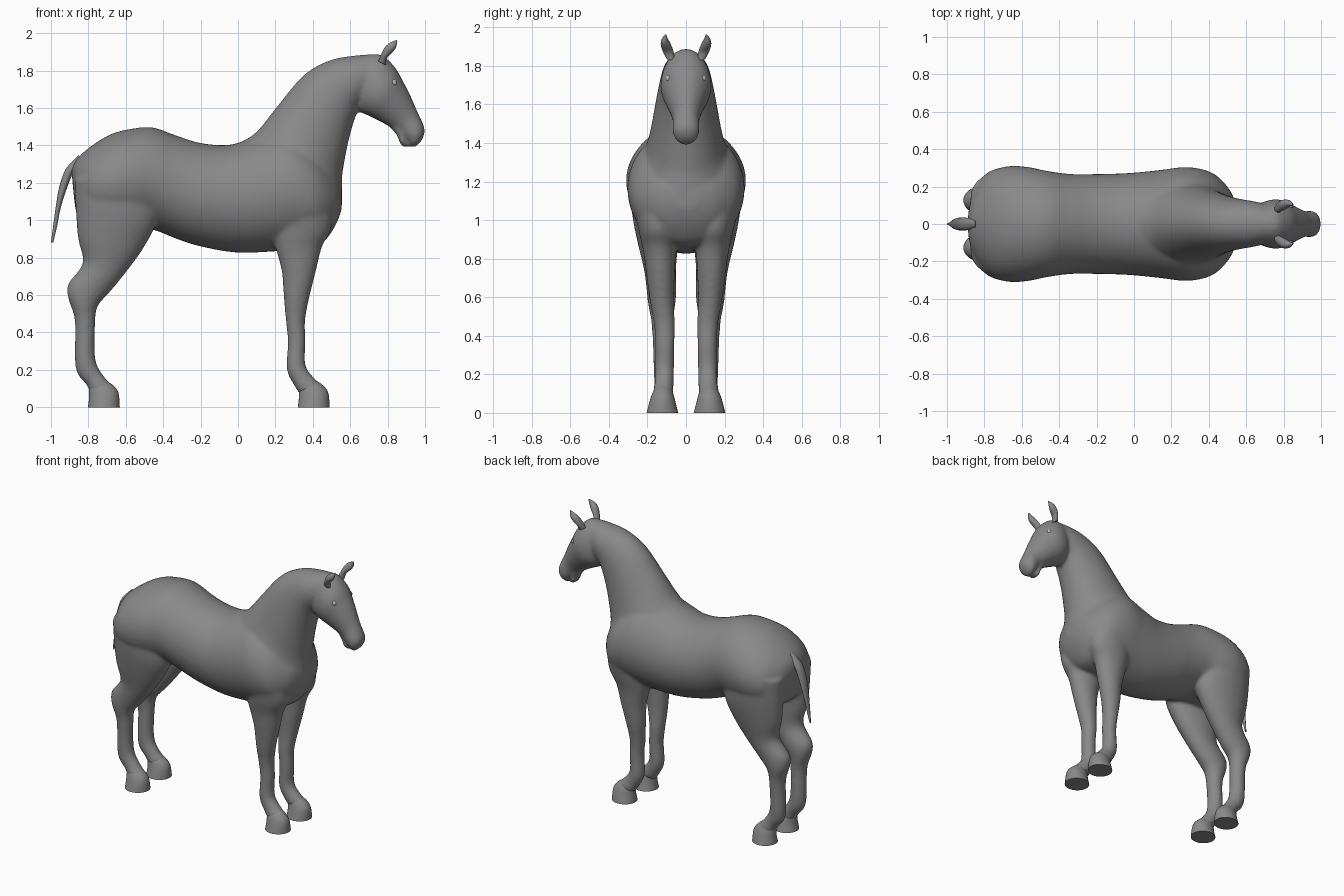
import bpy, bmesh, math
from mathutils import Vector


def material(name, v):
    m = bpy.data.materials.new(name)
    m.diffuse_color = (v, v, v, 1)
    return m


coat = material("dark_grey", 0.25)
eye_grey = material("light_grey", 0.5)


def catmull(p0, p1, p2, p3, t):
    return tuple(0.5 * (2 * b + (c - a) * t + (2 * a - 5 * b + 4 * c - d) * t * t
                        + (3 * b - a - 3 * c + d) * t ** 3)
                 for a, b, c, d in zip(p0, p1, p2, p3))


def loft(bm, stations, side=1, n=48, steps=4):
    """Station: two outline points (x1, z1, x2, z2), half width, centre y."""
    s = [tuple(st) + (0.0,) * (6 - len(st)) for st in stations]
    path = []
    for i in range(len(s) - 1):
        for k in range(steps):
            path.append(catmull(s[max(i - 1, 0)], s[i], s[i + 1],
                                s[min(i + 2, len(s) - 1)], k / steps))
    path.append(s[-1])
    rings = []
    for x1, z1, x2, z2, w, y in path:
        ring = []
        for j in range(n):
            a = 2 * math.pi * j / n
            c = math.cos(a) / 2
            ring.append(bm.verts.new(((x1 + x2) / 2 + (x1 - x2) * c,
                                      side * (y + w * math.sin(a)),
                                      max(0, (z1 + z2) / 2 + (z1 - z2) * c))))
        rings.append(ring)
    for r, q in zip(rings, rings[1:]):
        for j in range(n):
            bm.faces.new((r[j], r[(j + 1) % n], q[(j + 1) % n], q[j]))
    bm.faces.new(rings[0])
    bm.faces.new(rings[-1])


def finish(name, bm, mat=coat, angle=50):
    bmesh.ops.recalc_face_normals(bm, faces=bm.faces)
    me = bpy.data.meshes.new(name)
    bm.to_mesh(me)
    bm.free()
    me.materials.append(mat)
    ob = bpy.data.objects.new(name, me)
    bpy.context.collection.objects.link(ob)
    bpy.ops.object.select_all(action='DESELECT')
    ob.select_set(True)
    bpy.context.view_layer.objects.active = ob
    bpy.ops.object.shade_smooth_by_angle(angle=math.radians(angle))
    return ob


torso = [(-.89, 1.27, -.88, 1.15, .06), (-.86, 1.33, -.86, 1.03, .17),
         (-.78, 1.40, -.80, .98, .27), (-.68, 1.46, -.68, .94, .308),
         (-.58, 1.487, -.57, .94, .306), (-.46, 1.497, -.46, .95, .283),
         (-.33, 1.453, -.34, .905, .267), (-.20, 1.413, -.22, .865, .267),
         (-.05, 1.403, -.02, .828, .272), (.08, 1.44, .19, .833, .288),
         (.25, 1.48, .33, .85, .304), (.40, 1.40, .45, .88, .27),
         (.52, 1.25, .52, .97, .17), (.555, 1.18, .555, 1.06, .06)]
neck = [(-.08, 1.38, .36, .95, .19), (.08, 1.455, .54, 1.12, .225),
        (.20, 1.597, .558, 1.25, .19), (.35, 1.775, .59, 1.42, .157),
        (.49, 1.855, .63, 1.56, .135), (.62, 1.88, .66, 1.62, .122),
        (.72, 1.888, .72, 1.64, .10)]
head = [(.70, 1.887, .63, 1.66, .09), (.77, 1.883, .645, 1.588, .122),
        (.84, 1.818, .70, 1.558, .132), (.88, 1.748, .77, 1.523, .11),
        (.922, 1.667, .83, 1.486, .084), (.957, 1.587, .862, 1.458, .069),
        (.988, 1.52, .895, 1.43, .071), (1.0, 1.475, .92, 1.397, .062),
        (.983, 1.425, .94, 1.385, .03)]
lower_lip = [(.88, 1.50, .82, 1.49, .05), (.885, 1.45, .853, 1.45, .05),
             (.90, 1.415, .865, 1.41, .045), (.915, 1.395, .885, 1.39, .025)]
front_leg = [(.50, 1.12, .20, 1.10, .12, .16), (.50, .96, .19, .92, .10, .145),
             (.45, .86, .21, .82, .085, .137), (.415, .72, .235, .72, .074, .132),
             (.38, .58, .245, .58, .062, .125), (.359, .46, .256, .46, .055, .112),
             (.362, .35, .266, .35, .05, .11), (.36, .23, .261, .20, .05, .112),
             (.40, .165, .298, .12, .05, .115), (.45, .12, .33, .07, .055, .12)]
hind_leg = [(-.45, 1.25, -.875, 1.22, .15, .145), (-.43, 1.02, -.867, 1.05, .13, .15),
            (-.50, .86, -.855, .90, .105, .145), (-.60, .72, -.83, .77, .083, .135),
            (-.69, .61, -.908, .66, .077, .127), (-.75, .54, -.907, .58, .07, .126),
            (-.763, .45, -.872, .46, .056, .122), (-.763, .26, -.869, .21, .053, .115),
            (-.72, .17, -.81, .12, .05, .115), (-.67, .12, -.787, .07, .055, .12)]

# One-skin body: overlapping lofts fused and softened
bm = bmesh.new()
for part in (torso, neck, head, lower_lip):
    loft(bm, part)
for side in (1, -1):
    loft(bm, front_leg, side)
    loft(bm, hind_leg, side)
body = finish("body", bm, angle=180)
remesh = body.modifiers.new("fuse", 'REMESH')
remesh.mode = 'VOXEL'
remesh.voxel_size = 0.011
remesh.use_smooth_shade = True
soft = body.modifiers.new("soften", 'SMOOTH')
soft.factor = 0.5
soft.iterations = 12

# Hooves
for name, x in (("front_hoof", 0), ("hind_hoof", -1.122)):
    for label, side in (("left", 1), ("right", -1)):
        bm = bmesh.new()
        loft(bm, [(.40 + x, .15, .325 + x, .115, .036, .115),
                  (.445 + x, .125, .326 + x, .085, .052, .12),
                  (.482 + x, .08, .325 + x, .045, .066, .122),
                  (.49 + x, 0, .32 + x, 0, .082, .122)], side)
        finish(name + "_" + label, bm)

# Tail
bm = bmesh.new()
loft(bm, [(-.85, 1.35, -.84, 1.29, .025), (-.92, 1.275, -.88, 1.255, .034),
          (-.955, 1.18, -.915, 1.17, .034), (-.973, 1.08, -.947, 1.07, .027),
          (-.987, .98, -.967, .97, .015), (-1.0, .88, -.988, .88, .004)], n=16)
finish("tail", bm)

# Ears and eyes
for label, side in (("left", 1), ("right", -1)):
    bm = bmesh.new()
    loft(bm, [(.75, 1.85, .79, 1.83, .022, .08), (.765, 1.885, .797, 1.868, .028, .093),
              (.785, 1.925, .828, 1.90, .026, .105), (.815, 1.95, .845, 1.925, .016, .11),
              (.85, 1.964, .852, 1.958, .003, .105)], side, n=16)
    finish("ear_" + label, bm)
    bm = bmesh.new()
    bmesh.ops.create_uvsphere(bm, u_segments=16, v_segments=10, radius=0.018)
    bmesh.ops.scale(bm, vec=Vector((1, .7, 1)), verts=bm.verts)
    bmesh.ops.translate(bm, vec=Vector((.83, side * .092, 1.735)), verts=bm.verts)
    finish("eye_" + label, bm, eye_grey)
